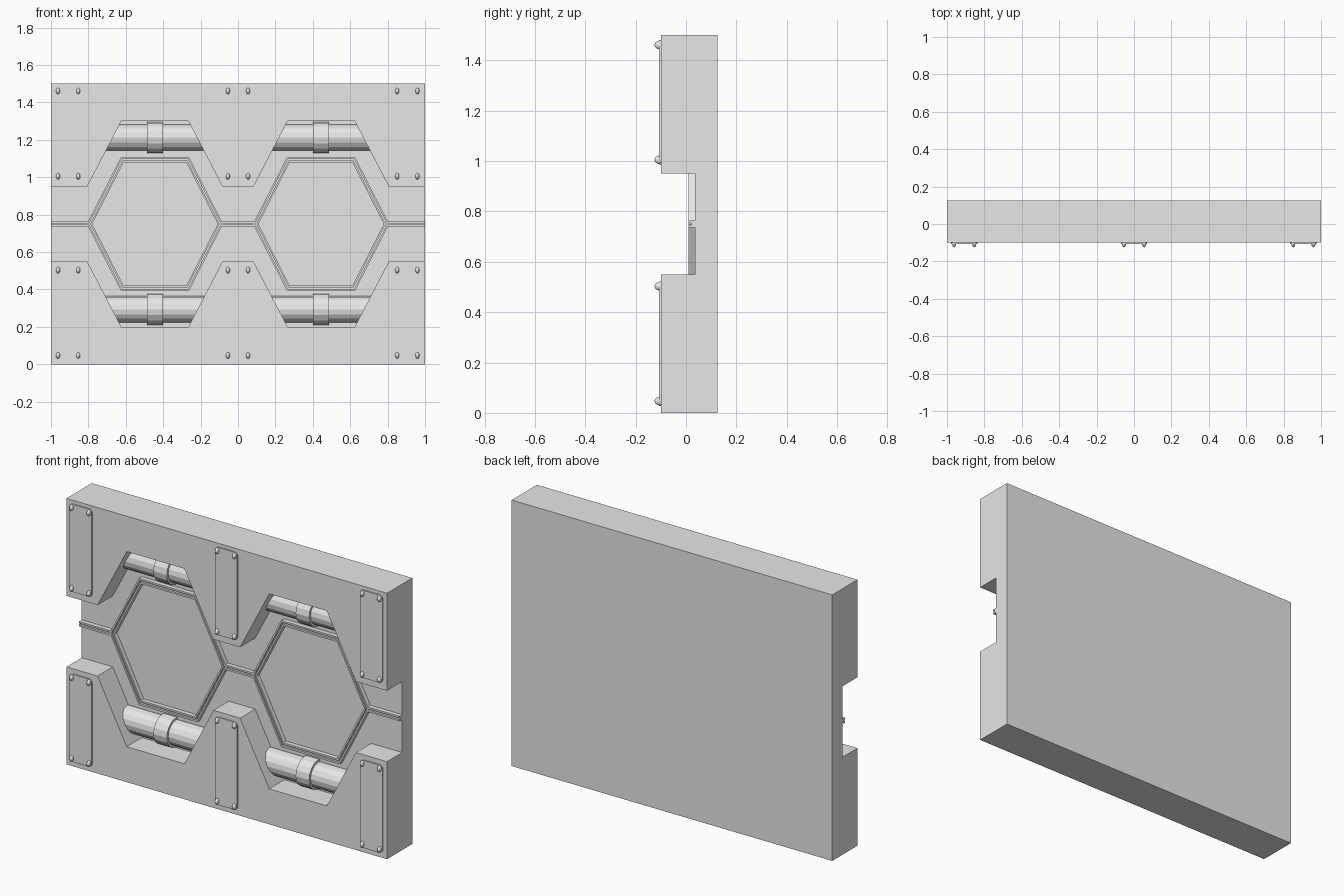
import bpy, bmesh, math
from mathutils import Matrix

if "Cube" in bpy.data.objects:
    bpy.data.objects.remove(bpy.data.objects["Cube"])

grey = bpy.data.materials.new("plain_grey")
grey.diffuse_color = (0.8, 0.8, 0.8, 1)
grey.use_nodes = True
grey.node_tree.nodes["Principled BSDF"].inputs["Base Color"].default_value = grey.diffuse_color


def finish(name, bm):
    bmesh.ops.recalc_face_normals(bm, faces=bm.faces)
    me = bpy.data.meshes.new(name)
    bm.to_mesh(me)
    bm.free()
    me.materials.append(grey)
    ob = bpy.data.objects.new(name, me)
    bpy.context.collection.objects.link(ob)
    return ob


def prism(name, outline, y0, y1):
    """Extrude an (x, z) outline from y0 to y1."""
    bm = bmesh.new()
    face = bm.faces.new([bm.verts.new((x, y0, z)) for x, z in outline])
    ext = bmesh.ops.extrude_face_region(bm, geom=[face])["geom"]
    bmesh.ops.translate(bm, vec=(0, y1 - y0, 0),
                        verts=[v for v in ext if isinstance(v, bmesh.types.BMVert)])
    return finish(name, bm)


def rod(name, cx, cy, cz, radius, length):
    """16-sided cylinder lying along x."""
    bm = bmesh.new()
    bmesh.ops.create_cone(bm, cap_ends=True, segments=16, radius1=radius, radius2=radius,
                          depth=length,
                          matrix=Matrix.Translation((cx, cy, cz)) @ Matrix.Rotation(math.pi / 2, 4, 'Y'))
    return finish(name, bm)


def rounded_rect(cx, cz, hw, hh, r):
    pts = []
    for i, (sx, sz) in enumerate([(1, 1), (-1, 1), (-1, -1), (1, -1)]):
        for k in range(4):
            a = math.radians(90 * i + 30 * k)
            pts.append((cx + sx * (hw - r) + r * math.cos(a),
                        cz + sz * (hh - r) + r * math.sin(a)))
    return pts


# Back slab
MID = 0.75
prism("back_slab", [(-1, 0), (1, 0), (1, 1.5), (-1, 1.5)], 0.035, 0.125)

# Thick front frames with trapezoid cut-outs, top and bottom
half = [(0.083, 0.20), (0.265, 0.55), (0.624, 0.55), (0.806, 0.20), (1, 0.20), (1, 0.75)]
edge = half + [(-x, z) for x, z in reversed(half)]
for s, name in ((1, "upper_frame"), (-1, "lower_frame")):
    prism(name, [(x, MID + s * z) for x, z in edge], -0.10, 0.035)

# Grooved trim: cross-section as (inset, y)
section = [(0, .04), (0, .01), (.010, .01), (.010, .022), (.018, .022), (.018, .01),
           (.028, .01), (.028, .04)]


def hex_trim(name, cx):
    base = [(0.364, 0), (0.182, 0.357), (-0.182, 0.357), (-0.364, 0), (-0.182, -0.357), (0.182, -0.357)]
    bm = bmesh.new()
    loops = []
    for d, y in section:
        k = 1 - d / 0.357
        loops.append([bm.verts.new((cx + x * k, y, MID + z * k)) for x, z in base])
    n = len(loops)
    for i in range(n):
        a, b = loops[i], loops[(i + 1) % n]
        for j in range(6):
            bm.faces.new((a[j], a[(j + 1) % 6], b[(j + 1) % 6], b[j]))
    finish(name, bm)


def straight_trim(name, x0, x1):
    bm = bmesh.new()
    a, b = [[bm.verts.new((x, y, MID + d - 0.014)) for d, y in section] for x in (x0, x1)]
    n = len(section)
    for i in range(n):
        bm.faces.new((a[i], a[(i + 1) % n], b[(i + 1) % n], b[i]))
    bm.faces.new(a)
    bm.faces.new(b)
    finish(name, bm)


straight_trim("left_trim", -1, -0.80)
straight_trim("middle_trim", -0.088, 0.088)
straight_trim("right_trim", 0.80, 1)

# Hexagon trims, pipes and their clamps
for cx, side in ((-0.444, "left"), (0.444, "right")):
    hex_trim(side + "_hexagon_trim", cx)
    for cz, level in ((1.212, "upper"), (0.294, "lower")):
        rod(f"{side}_{level}_pipe", cx, 0.022, cz, 0.07, 0.55)
        rod(f"{side}_{level}_clamp", cx, 0.022, cz, 0.083, 0.084)

# Riveted cover plates
for cx in (-0.908, 0, 0.905):
    for cz in (1.233, 0.275):
        prism("cover_plate", rounded_rect(cx, cz, 0.07, 0.247, 0.02), -0.107, -0.095)
        bm = bmesh.new()
        for sx in (-1, 1):
            for sz in (-1, 1):
                bmesh.ops.create_uvsphere(
                    bm, u_segments=12, v_segments=8, radius=1,
                    matrix=Matrix.Translation((cx + sx * 0.054, -0.105, cz + sz * 0.228))
                    @ Matrix.Diagonal((0.011, 0.02, 0.017, 1)))
        for f in bm.faces:
            f.smooth = True
        finish("plate_rivets", bm)
